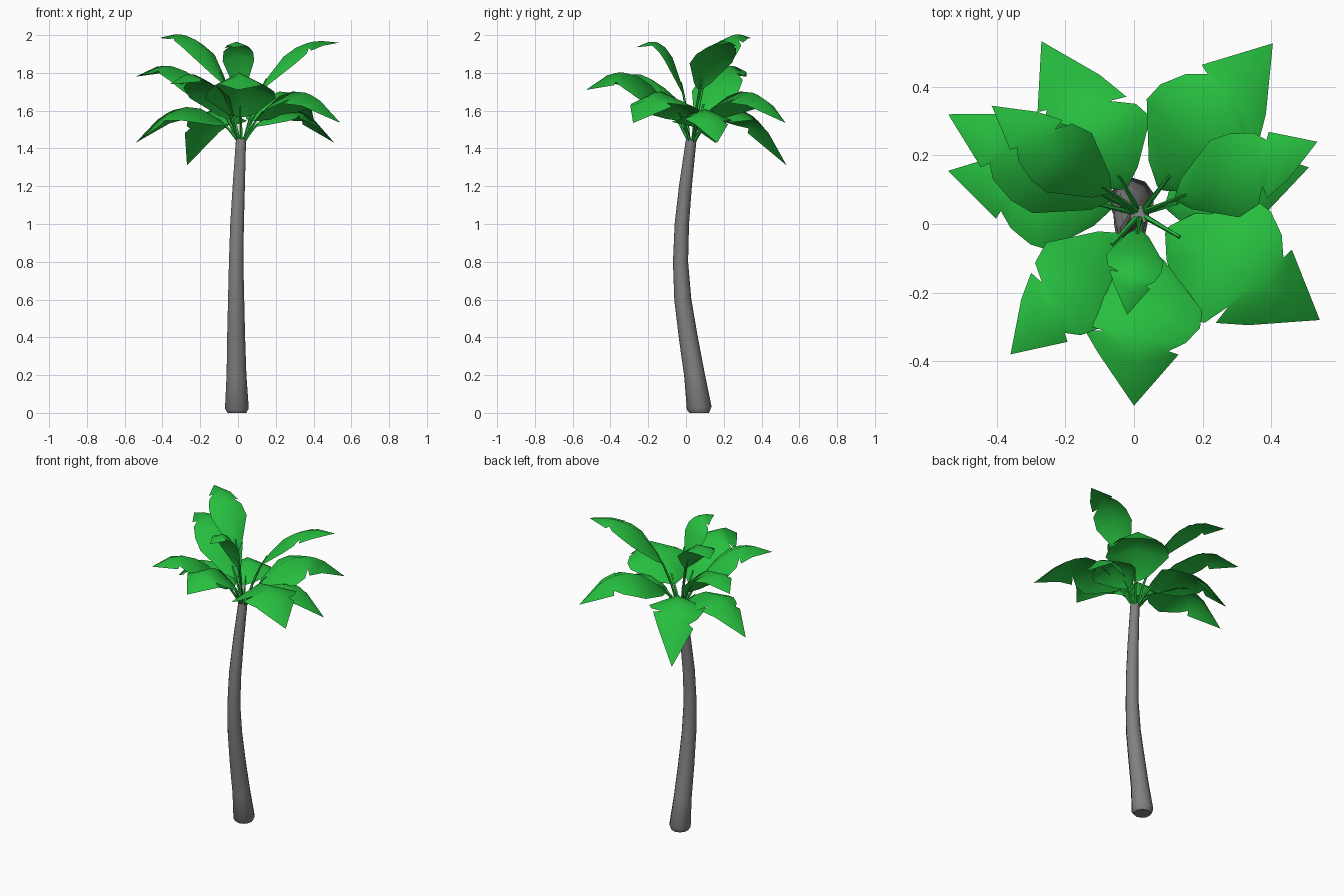
import bpy, math
from mathutils import Vector

if "Cube" in bpy.data.objects:
    bpy.data.objects.remove(bpy.data.objects["Cube"])


def material(name, rgb):
    m = bpy.data.materials.new(name)
    m.diffuse_color = (*rgb, 1)
    m.use_nodes = True
    m.node_tree.nodes["Principled BSDF"].inputs["Base Color"].default_value = m.diffuse_color
    return m


GREEN = material("leaf_green", (0.02, 0.52, 0.05))
BARK = material("bark_grey", (0.22, 0.22, 0.22))


def make(name, verts, faces, mat, angle=50):
    me = bpy.data.meshes.new(name)
    me.from_pydata(verts, [], faces)
    me.update()
    ob = bpy.data.objects.new(name, me)
    bpy.context.collection.objects.link(ob)
    me.materials.append(mat)
    bpy.ops.object.select_all(action='DESELECT')
    bpy.context.view_layer.objects.active = ob
    ob.select_set(True)
    bpy.ops.object.shade_smooth_by_angle(angle=math.radians(angle))
    return ob


def tube(path, sides):
    """Closed tube through (point, radius) pairs, rings square to the path."""
    verts, faces = [], []
    n = len(path)
    for i, (p, r) in enumerate(path):
        d = (path[min(i + 1, n - 1)][0] - path[max(i - 1, 0)][0]).normalized()
        u = Vector((0, 1, 0)).cross(d).normalized()
        v = d.cross(u)
        for k in range(sides):
            a = math.tau * (k + 0.5) / sides
            verts.append(p + r * (math.cos(a) * u + math.sin(a) * v))
    for i in range(n - 1):
        for k in range(sides):
            a, b = i * sides + k, i * sides + (k + 1) % sides
            faces.append((a, b, b + sides, a + sides))
    faces.append(tuple(reversed(range(sides))))
    faces.append(tuple(range((n - 1) * sides, n * sides)))
    return verts, faces


# Curved, tapering trunk: x, y, z, radius
TRUNK = [(-.006, .07, 0, .052), (-.006, .07, .025, .066), (-.008, .045, .2, .055),
         (-.01, .012, .4, .050), (-.01, -.017, .6, .045), (-.01, -.029, .8, .040),
         (-.005, -.022, 1.0, .038), (.004, -.003, 1.2, .034), (.016, .028, 1.45, .028)]
make("trunk", *tube([(Vector(t[:3]), t[3]) for t in TRUNK], 10), BARK)

# Torn blade edges: position along the midrib, half width
LEFT = [(.13, .012), (.17, .075), (.38, .19), (.52, .185), (.67, .145),
        (.73, .095), (.76, .125), (1, 0)]
RIGHT = [(.13, .012), (.17, .07), (.37, .185), (.52, .165), (.60, .095),
         (.59, .15), (.76, .11), (1, 0)]
MID = [.13, .18, .38, .52, .65, .71, .80, 1]

CROWN = Vector((.018, .03, 1.44))


def frond(name, tip, mid_z, width, drop, reach=.5, skew=1):
    tip = Vector(tip)
    mid = CROWN.lerp(tip, reach)
    mid.z = mid_z
    flat = Vector((tip.x - CROWN.x, tip.y - CROWN.y, 0)).normalized()
    root = CROWN + flat * .014
    side = Vector((-flat.y, flat.x, 0))

    def at(t):  # parabola through root, mid, tip
        return (root * (1 - t) * (1 - 2 * t) + mid * 4 * t * (1 - t)
                + tip * t * (2 * t - 1))

    # Blade folded downward along the midrib
    verts = [at(t ** skew) for t in MID]
    faces = []
    n = len(MID)
    for edge, s in ((LEFT, 1), (RIGHT, -1)):
        base = len(verts)
        for t, w in edge[:-1]:
            t = t ** skew
            tangent = (at(t + .01) - at(t - .01)).normalized()
            normal = tangent.cross(side)
            verts.append(at(t) + w * width * (side * s - normal * drop))
        for i in range(n - 1):
            f = (i, i + 1, base + i + 1, base + i) if i < n - 2 else (i, i + 1, base + i)
            faces.append(f if s > 0 else f[::-1])
    make(name + "_blade", verts, faces, GREEN, 65)

    # Thin stalk from the crown into the blade
    end = .13 ** skew + .08
    path = [(at(t) - Vector((0, 0, .004)), .009 - .004 * t / end)
            for t in (-.01, end * .35, end * .7, end)]
    make(name + "_stalk", *tube(path, 5), GREEN)


# Fronds: tip, midrib height, width, fold, then reach and skew for the upright ones
FRONDS = [
    ((.405, .527, 1.535), 1.70, 1.0, .4),
    ((.535, .24, 1.96), 1.87, .64, .35, .4, .65),
    ((-.27, .533, 1.31), 1.61, .9, .4),
    ((-.542, .32, 1.78), 1.80, .75, .4),
    ((-.542, .155, 1.43), 1.62, .85, .45),
    ((-.415, .345, 1.985), 1.91, .58, .35, .4, .65),
    ((-.36, -.38, 1.74), 1.76, .78, .4),
    ((0, -.53, 1.71), 1.78, 1.0, .5),
    ((-.02, -.265, 1.935), 1.89, .45, .4, .36, .75),
    ((.542, -.28, 1.535), 1.70, 1.08, .4),
    ((.51, .165, 1.43), 1.61, .8, .4),
]
for i, spec in enumerate(FRONDS):
    frond("frond_%02d" % (i + 1), *spec)
